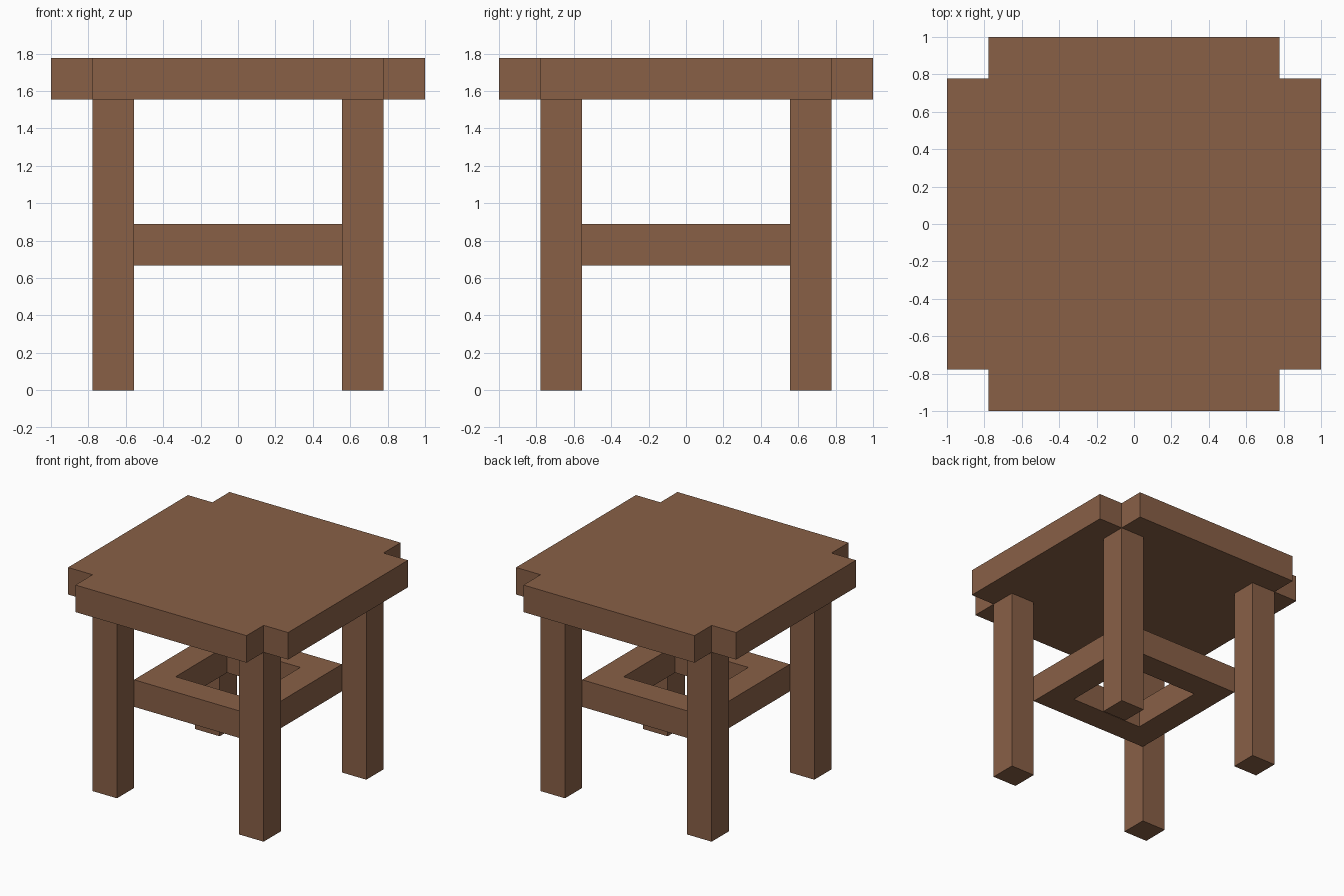
import bpy
import bmesh

if "Cube" in bpy.data.objects:
    bpy.data.objects.remove(bpy.data.objects["Cube"], do_unlink=True)

U = 2 / 9                    # beam thickness; every size is a multiple of it
HALF, LEG_OUT, LEG_IN = 1.0, 3.5 * U, 2.5 * U
SEAT_Z, RAIL_Z = 7 * U, 3 * U

wood = bpy.data.materials.new("brown_wood")
wood.use_nodes = True
wood.diffuse_color = (0.25, 0.117, 0.062, 1)
wood.node_tree.nodes["Principled BSDF"].inputs["Base Color"].default_value = wood.diffuse_color


def add_slab(name, steps, z, height, keep):
    """Square slab cut into cells at the given steps, keeping cells chosen by keep(i, j)."""
    bm = bmesh.new()
    rows = [[bm.verts.new((x, y, z)) for x in steps] for y in steps]
    cells = range(len(steps) - 1)
    faces = [bm.faces.new((rows[j][i], rows[j][i + 1], rows[j + 1][i + 1], rows[j + 1][i]))
             for j in cells for i in cells if keep(i, j)]
    raised = bmesh.ops.extrude_face_region(bm, geom=faces, use_keep_orig=True)["geom"]
    top = [v for v in raised if isinstance(v, bmesh.types.BMVert)]
    bmesh.ops.translate(bm, verts=top, vec=(0, 0, height))
    loose = [v for v in bm.verts if not v.link_faces]
    bmesh.ops.delete(bm, geom=loose, context='VERTS')
    bmesh.ops.recalc_face_normals(bm, faces=bm.faces)
    mesh = bpy.data.meshes.new(name)
    bm.to_mesh(mesh)
    bm.free()
    mesh.materials.append(wood)
    obj = bpy.data.objects.new(name, mesh)
    bpy.context.collection.objects.link(obj)
    return obj


# Seat with notched corners
add_slab("seat", (-HALF, -LEG_OUT, LEG_OUT, HALF), SEAT_Z, U,
         lambda i, j: i == 1 or j == 1)

# Square stretcher frame, open in the middle, touching the inner leg corners
add_slab("stretcher_frame", (-LEG_IN, -1.5 * U, 1.5 * U, LEG_IN), RAIL_Z, U,
         lambda i, j: not (i == 1 and j == 1))

# Four square legs
for x_name, sx in (("right", -1), ("left", 1)):
    for y_name, sy in (("front", -1), ("back", 1)):
        leg = add_slab(f"{y_name}_{x_name}_leg", (-U / 2, U / 2), 0, SEAT_Z,
                       lambda i, j: True)
        leg.location = (sx * 3 * U, sy * 3 * U, 0)
